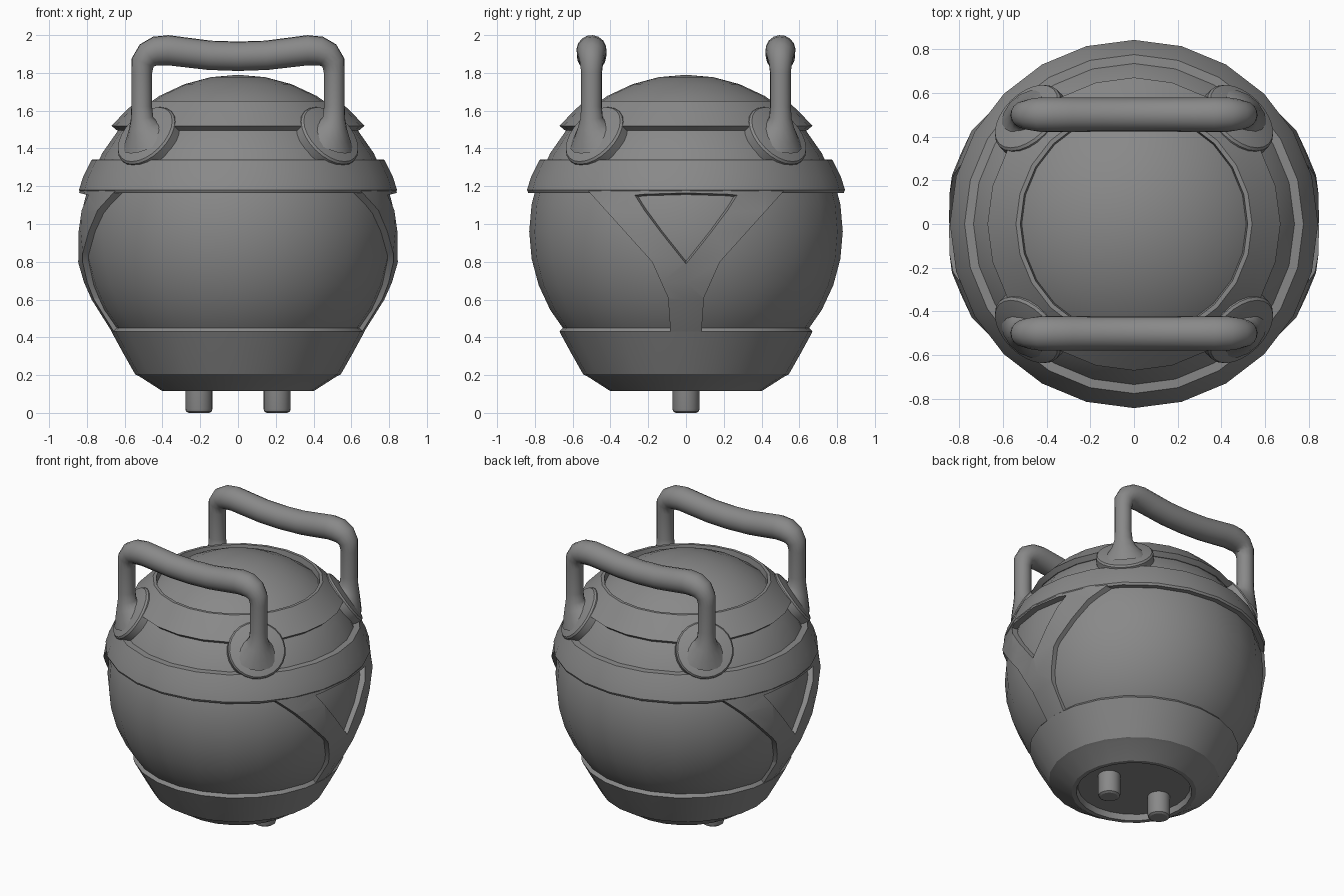
import bpy, bmesh, math
from mathutils import Vector

if "Cube" in bpy.data.objects:
    bpy.data.objects.remove(bpy.data.objects["Cube"])

SEG = 24
GREY = bpy.data.materials.new("dark_grey")
GREY.diffuse_color = (0.25, 0.25, 0.25, 1)
GREY.use_nodes = True
GREY.node_tree.nodes["Principled BSDF"].inputs["Base Color"].default_value = GREY.diffuse_color


def activate(ob):
    bpy.ops.object.select_all(action='DESELECT')
    ob.select_set(True)
    bpy.context.view_layer.objects.active = ob


def smooth(ob, angle=30):
    activate(ob)
    bpy.ops.object.shade_smooth_by_angle(angle=math.radians(angle))


def finish(name, bm):
    bmesh.ops.remove_doubles(bm, verts=bm.verts, dist=1e-5)
    bmesh.ops.recalc_face_normals(bm, faces=bm.faces)
    me = bpy.data.meshes.new(name)
    bm.to_mesh(me)
    bm.free()
    me.materials.append(GREY)
    ob = bpy.data.objects.new(name, me)
    bpy.context.collection.objects.link(ob)
    smooth(ob)
    return ob


def lathe(name, profile, closed=False, center=(0, 0), seg=SEG):
    """Revolve (radius, z) points about a vertical axis."""
    bm = bmesh.new()
    rings = [[bm.verts.new((center[0] + r * math.cos(2 * math.pi * i / seg),
                            center[1] + r * math.sin(2 * math.pi * i / seg), z))
              for i in range(seg)] for r, z in profile]
    pairs = list(zip(rings, rings[1:]))
    if closed:
        pairs.append((rings[-1], rings[0]))
    for a, b in pairs:
        for i in range(seg):
            j = (i + 1) % seg
            bm.faces.new((a[i], a[j], b[j], b[i]))
    bmesh.ops.dissolve_degenerate(bm, dist=1e-5, edges=bm.edges)
    return finish(name, bm)


def prism(name, outline, x0, x1, s0=1, s1=1, zc=0):
    """Loft a (y, z) outline from x0 to x1, scaled about (0, zc) at each end."""
    bm = bmesh.new()
    a, b = [[bm.verts.new((x, y * s, zc + (z - zc) * s)) for y, z in outline]
            for x, s in ((x0, s0), (x1, s1))]
    bm.faces.new(a)
    bm.faces.new(b)
    for i in range(len(a)):
        j = (i + 1) % len(a)
        bm.faces.new((a[i], a[j], b[j], b[i]))
    ob = finish(name, bm)
    ob.hide_render = True
    return ob


def boolean(ob, cutter, op):
    m = ob.modifiers.new("cut", 'BOOLEAN')
    m.operation, m.object, m.solver = op, cutter, 'EXACT'
    activate(ob)
    bpy.ops.object.modifier_move_to_index(modifier=m.name, index=0)
    bpy.ops.object.modifier_apply(modifier=m.name)
    bpy.data.objects.remove(cutter)


# Round vessel
R, CZ = 0.83, 0.96
arc = [math.radians(-60 + 150 * i / 15) for i in range(15)]
lathe("vessel", [(0, 0.24)] + [(R * math.cos(a), CZ + R * math.sin(a)) for a in arc] + [(0, CZ + R)])

# Base with a recessed underside
lathe("base", [(0, 0.155), (0.36, 0.155), (0.37, 0.115), (0.40, 0.115), (0.525, 0.195),
               (0.545, 0.205), (0.61, 0.32), (0.67, 0.43), (0.645, 0.46), (0.58, 0.46)])

# Shoulder band and lid collar
lathe("shoulder_band", [(0.68, 1.345), (0.775, 1.34), (0.82, 1.25), (0.842, 1.18),
                        (0.835, 1.165), (0.7, 1.165)], closed=True)
lathe("lid_collar", [(0.56, 1.50), (0.64, 1.495), (0.67, 1.52), (0.60, 1.592), (0.54, 1.65),
                     (0.52, 1.65), (0.505, 1.56)], closed=True)

# Y-shaped side straps, cut from a shell around the vessel
straps = lathe("side_straps", [(0.60, 1.18), (0.838, 1.18), (0.857, 1.07), (0.862, 0.96),
                               (0.847, 0.8), (0.815, 0.69), (0.775, 0.6), (0.668, 0.43),
                               (0.52, 0.43), (0.52, 0.6)], closed=True)
half = [(0.08, 0.40), (0.095, 0.61), (0.18, 0.80), (0.50, 1.155), (0.54, 1.20)]
outline = half + [(-y, z) for y, z in reversed(half)]
boolean(straps, prism("y_cutter", outline, -1.2, 1.2), 'INTERSECT')
for t in (-1, 1):
    triangle = prism("triangle_cutter", [(0, 0.79), (0.30, 1.165), (-0.30, 1.165)],
                     t * 0.45, t * 1.0, 0.25, 1.3, 1.04)
    boolean(straps, triangle, 'DIFFERENCE')
smooth(straps)

# Handles: swept tubes with flared feet
foot = [(0.475, 0.475, 1.46, 0.15), (0.490, 0.488, 1.488, 0.112), (0.502, 0.497, 1.52, 0.078),
        (0.508, 0.50, 1.56, 0.060), (0.51, 0.50, 1.62, 0.055), (0.51, 0.50, 1.80, 0.055),
        (0.505, 0.50, 1.855, 0.062), (0.475, 0.50, 1.895, 0.072), (0.43, 0.50, 1.915, 0.079),
        (0.37, 0.50, 1.92, 0.080), (0.29, 0.50, 1.91, 0.079), (0.15, 0.50, 1.893, 0.078)]
path = foot + [(0, 0.50, 1.888, 0.078)] + [(-x, y, z, r) for x, y, z, r in reversed(foot)]
for label, s in (("front", -1), ("back", 1)):
    cu = bpy.data.curves.new(label + "_handle", 'CURVE')
    cu.dimensions, cu.bevel_depth, cu.bevel_resolution = '3D', 1.0, 6
    cu.materials.append(GREY)
    sp = cu.splines.new('POLY')
    sp.points.add(len(path) - 1)
    for p, (x, y, z, r) in zip(sp.points, path):
        p.co, p.radius = (x, s * y, z, 1), r
    ob = bpy.data.objects.new(label + "_handle", cu)
    bpy.context.collection.objects.link(ob)
    activate(ob)
    bpy.ops.object.convert(target='MESH')
    smooth(bpy.context.object, 50)

    # Round mounting flanges lying on the vessel
    for side, t in (("left", -1), ("right", 1)):
        n = Vector((t, s, 1)).normalized()
        fl = lathe(f"{label}_{side}_flange", [(0, -0.06), (0.185, -0.06), (0.185, 0.03),
                                              (0.176, 0.042), (0.12, 0.055), (0, 0.065)])
        fl.location = (t * 0.468, s * 0.468, 1.45)
        fl.rotation_euler = n.to_track_quat('Z', 'Y').to_euler()

# Two pegs underneath
for side, t in (("left", -1), ("right", 1)):
    lathe(side + "_peg", [(0, 0), (0.055, 0), (0.068, 0.008), (0.072, 0.022), (0.072, 0.2), (0, 0.2)],
          center=(t * 0.207, 0), seg=20)
